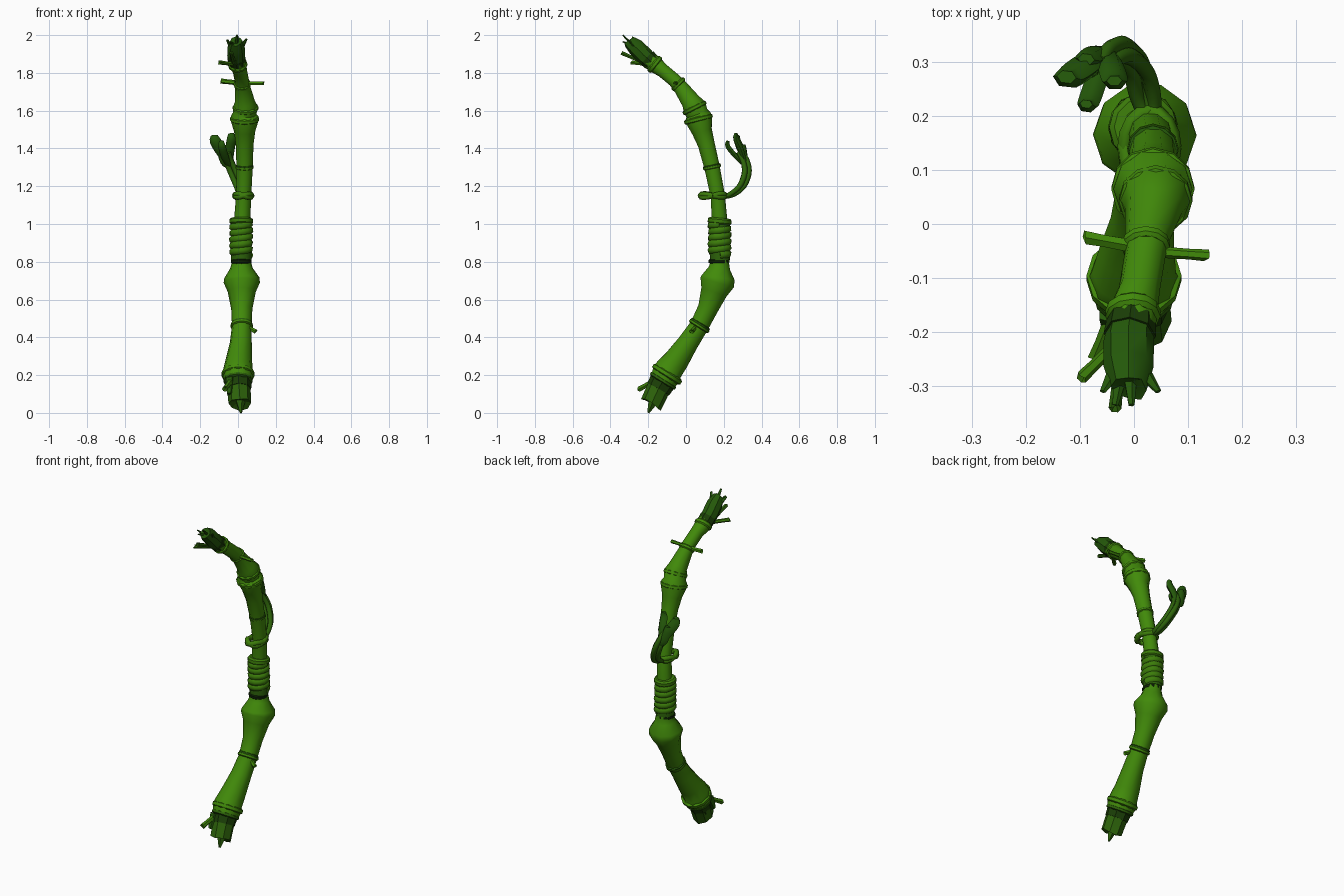
import bpy, bmesh, math, random
from mathutils import Vector

random.seed(4)
if "Cube" in bpy.data.objects:
    bpy.data.objects.remove(bpy.data.objects["Cube"])


def material(name, r, g, b):
    m = bpy.data.materials.new(name)
    m.use_nodes = True
    m.diffuse_color = (r, g, b, 1)
    m.node_tree.nodes["Principled BSDF"].inputs["Base Color"].default_value = (r, g, b, 1)
    return m


GREEN = material("bamboo green", .053, .255, .003)
WRAP = material("wrap green", .045, .205, .003)
VINE = material("vine green", .026, .125, .003)
DARK = material("dark green", .018, .1, .003)
SHADE = material("shadow green", .011, .05, .002)
BLACK = material("blackish green", .004, .015, .001)


def curve(points, steps=5):
    """Catmull-Rom resampling of a path with radii."""
    pts = [Vector(p) for p in points]
    pts = [2 * pts[0] - pts[1]] + pts + [2 * pts[-1] - pts[-2]]
    out = []
    for a, b, c, d in zip(pts, pts[1:], pts[2:], pts[3:]):
        for i in range(steps):
            t = i / steps
            out.append(b + (c - a) * t / 2 + (a * 2 - b * 5 + c * 4 - d) * t * t / 2
                       + (b * 3 - a - c * 3 + d) * t ** 3 / 2)
    return out + [pts[-2]]


def tube(name, points, mat, sides=10, flat=1.0, jag=0.0, angle=42):
    """Loft rings (x, y, z, radius) along a path; jag splinters the last ring."""
    pos = [Vector(p[:3]) for p in points]
    bm = bmesh.new()
    rings = []
    ref = Vector((1, 0, 0))
    last = len(pos) - 1
    for i, p in enumerate(pos):
        axis = (pos[min(i + 1, last)] - pos[max(i - 1, 0)]).normalized()
        side = ref - axis * ref.dot(axis)
        if side.length < .1:
            side = Vector((0, 1, 0)) - axis * axis.y
        side.normalize()
        ref = side
        up = axis.cross(side)
        ring = []
        for k in range(sides):
            a = math.tau * k / sides
            v = p + points[i][3] * (side * math.cos(a) + up * math.sin(a) * flat)
            if i == last and jag:
                v += axis * random.uniform(-jag, jag)
            ring.append(bm.verts.new(v))
        rings.append(ring)
    for r, s in zip(rings, rings[1:]):
        for k in range(sides):
            n = (k + 1) % sides
            bm.faces.new((r[k], r[n], s[n], s[k]))
    bm.faces.new(rings[0])
    if jag:
        mid = bm.verts.new(pos[last] - axis * jag * 2)
        for k in range(sides):
            bm.faces.new((rings[-1][k], rings[-1][(k + 1) % sides], mid))
    else:
        bm.faces.new(rings[-1])
    bmesh.ops.recalc_face_normals(bm, faces=bm.faces)
    mesh = bpy.data.meshes.new(name)
    bm.to_mesh(mesh)
    bm.free()
    mesh.materials.append(mat)
    ob = bpy.data.objects.new(name, mesh)
    bpy.context.collection.objects.link(ob)
    bpy.ops.object.select_all(action="DESELECT")
    ob.select_set(True)
    bpy.context.view_layer.objects.active = ob
    bpy.ops.object.shade_smooth_by_angle(angle=math.radians(angle))


def ring(name, centre, axis, radius, width, mat=GREEN):
    """A rounded band around the stalk."""
    c, a = Vector(centre), Vector(axis).normalized()
    rows = [(-1, .85), (-.5, 1), (.5, 1), (1, .85)]
    tube(name, [(*(c + a * t * width / 2), radius * s) for t, s in rows], mat, 12)


# Lower stalk, from the splintered foot to the grip
tube("lower_stalk", [
    (0, -.12, .17, .075), (0, -.1, .21, .084), (0, -.09, .23, .078),
    (.005, -.05, .28, .07), (.015, .01, .37, .058), (.02, .07, .46, .052),
    (.02, .115, .55, .056), (.02, .148, .64, .074), (.02, .165, .69, .096),
    (.02, .17, .715, .093), (.018, .176, .765, .06), (.018, .18, .8, .05),
    (.015, .18, .84, .05)], GREEN, 10)
# Upper stalk, from the grip to the tip
tube("upper_stalk", [
    (.015, .18, .82, .045), (.022, .178, 1.02, .043), (.03, .168, 1.15, .04),
    (.035, .138, 1.3, .043), (.035, .108, 1.42, .047), (.035, .085, 1.49, .056),
    (.035, .07, 1.545, .073), (.035, .064, 1.57, .073), (.035, .058, 1.585, .062),
    (.04, .045, 1.62, .066), (.036, .025, 1.65, .053), (.025, -.025, 1.72, .042),
    (.02, -.06, 1.76, .038), (.01, -.12, 1.81, .038), (-.002, -.165, 1.845, .046),
    (-.005, -.2, 1.87, .042)], GREEN, 10)

# Joint rings
ring("foot_collar", (0, -.1, .205), (0, .5, .8), .088, .035)
ring("foot_lip", (0, -.122, .17), (0, .5, .8), .078, .025, VINE)
ring("lower_joint", (.02, .07, .46), (0, .5, .8), .06, .022)
ring("lower_joint_groove", (.02, .075, .468), (0, .5, .8), .0575, .022, DARK)
ring("upper_joint", (.035, .138, 1.3), (0, -.2, 1), .048, .018)
ring("upper_joint_groove", (.035, .137, 1.306), (0, -.2, 1), .0465, .018, DARK)
ring("shoulder_joint", (.035, .066, 1.555), (0, -.25, 1), .077, .03)
ring("shoulder_lip", (.04, .045, 1.615), (0, -.5, 1), .068, .028)
ring("twig_joint", (.022, -.04, 1.74), (0, -1, 1), .045, .024)
ring("tip_joint", (-.002, -.165, 1.845), (0, -1, .8), .051, .03)

# Splintered ends, darkest where they leave the joints
tube("foot_end_root", [(.0, -.11, .19, .074), (.004, -.147, .125, .066)], SHADE, 8)
tube("foot_end", [(.0, -.11, .19, .068), (.005, -.15, .12, .062), (.01, -.185, .045, .06)],
     VINE, 8, jag=.012, angle=20)
tube("foot_spike", [(.012, -.17, .07, .03), (.015, -.2, 0, .006)], VINE, 5, angle=20)
tube("tip_end_root", [(-.005, -.18, 1.855, .046), (-.008, -.205, 1.878, .0485)], SHADE, 8)
tube("tip_end", [(-.005, -.18, 1.855, .042), (-.01, -.22, 1.89, .047),
                 (-.01, -.265, 1.935, .046), (-.01, -.305, 1.968, .033)],
     DARK, 8, jag=.008)
for x, y, z in [(-.058, -.31, 1.975), (-.035, -.335, 1.965), (-.005, -.335, 2), (.045, -.31, 1.98)]:
    tube("tip_splinter", [(x * .6 - .005, -.28, 1.945, .014), (x, y, z, .006)], DARK, 5, .6, angle=20)
for x, y, z in [(-.04, -.2, .1), (.04, -.17, .09), (-.03, -.14, .09)]:
    tube("foot_splinter", [(x, y + .04, z + .08, .03), (x * 1.1, y, z, .016)], DARK, 5, angle=20)


# Broken twigs
def twig(name, start, end, r, mat=GREEN):
    s, e = Vector(start), Vector(end)
    tube(name, [(*s, r), (*s.lerp(e, .7), r * .9), (*e, r)], mat, 6, jag=.006, angle=20)


twig("twig_right", (.02, -.045, 1.745), (-.09, -.025, 1.757), .014)
twig("twig_left", (.02, -.05, 1.745), (.135, -.058, 1.745), .011)
twig("tip_twig_right", (-.01, -.2, 1.845), (-.098, -.285, 1.855), .012, WRAP)
twig("tip_twig_front", (-.02, -.2, 1.845), (-.035, -.34, 1.905), .012, VINE)
twig("joint_twig", (.03, .06, .465), (.095, .03, .43), .013)
twig("foot_twig", (-.03, -.15, .18), (-.07, -.25, .125), .016, WRAP)

# Coiled grip wrapping over a core with a dark lower edge
TURNS, STEP = 5, 14
coil = []
for i in range(TURNS * STEP + 1):
    a, t = math.tau * i / STEP, i / (TURNS * STEP)
    r = .042 + random.uniform(-.002, .002)
    coil.append((.017 + r * math.cos(a), .178 + r * math.sin(a), .835 + .165 * t, .023))
tube("grip_wrap", coil, WRAP, 7, angle=60)
tube("grip_core", [(.017, .18, .81, .054), (.017, .178, 1.015, .054)], VINE, 12)
ring("grip_cuff", (.017, .178, 1.015), (0, .1, 1), .063, .035, WRAP)
ring("grip_lower_edge", (.017, .174, .802), (0, 0, 1), .055, .026, BLACK)

# Vine tied around the stalk
for tilt in (-.008, .01):
    loop = []
    for i in range(17):
        a = math.tau * i / 16
        loop.append((.028 + .045 * math.cos(a), .142 + .066 * math.sin(a),
                     1.15 + tilt * math.sin(a * 2), .015))
    tube("vine_knot", loop, WRAP, 6, angle=65)

# Vine strands curling out behind and up
for dx, dy in [(0, 0), (-.018, -.018), (.012, -.022)]:
    path = [(.03, .18, 1.14, .013), (.025 + dx, .25 + dy, 1.155, .014),
            (.01 + dx, .305 + dy, 1.2, .016), (-.02 + dx, .332 + dy, 1.27, .016),
            (-.045 + dx, .325 + dy, 1.33, .014), (-.06 + dx, .3 + dy, 1.38, .012)]
    tube("vine_strand", curve(path), VINE, 6, angle=65)

# Leaves at the end of the vine
leaves = [(-.12, .272, 1.46, .03), (-.085, .222, 1.43, .02),
          (-.035, .265, 1.47, .024), (-.085, .305, 1.41, .026)]
for x, y, z, r in leaves:
    tube("leaf", curve([(-.045, .32, 1.3, .012), ((x - .05) / 2, (y + .32) / 2, z - .08, r),
                        (x, y, z - .02, r), (x * 1.04, y, z + .01, r * .6)], 3), DARK, 6, .7, angle=65)
